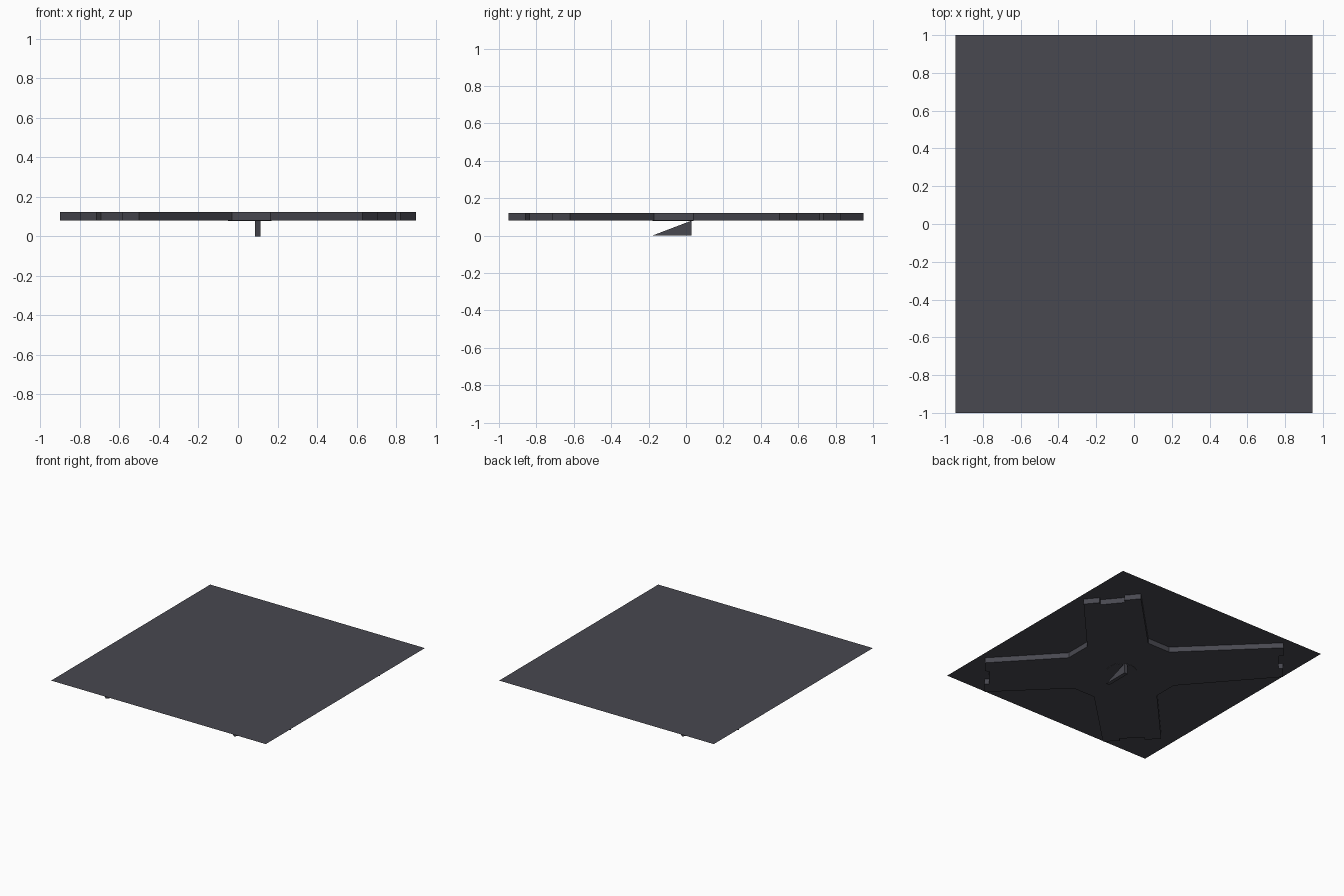
import bpy, bmesh
from mathutils import Vector

if "Cube" in bpy.data.objects:
    bpy.data.objects.remove(bpy.data.objects["Cube"])

TOP, UNDER = 0.123, 0.08

dark = bpy.data.materials.new("dark_slate")
dark.diffuse_color = (0.065, 0.065, 0.08, 1)
dark.use_nodes = True
dark.node_tree.nodes["Principled BSDF"].inputs["Base Color"].default_value = dark.diffuse_color


def make(name, bm):
    bmesh.ops.recalc_face_normals(bm, faces=bm.faces[:])
    me = bpy.data.meshes.new(name)
    bm.to_mesh(me)
    bm.free()
    me.materials.append(dark)
    ob = bpy.data.objects.new(name, me)
    bpy.context.collection.objects.link(ob)
    return ob


def prism(name, points, offset):
    """Extrude a 3D outline along an offset vector."""
    bm = bmesh.new()
    face = bm.faces.new([bm.verts.new(p) for p in points])
    ext = bmesh.ops.extrude_face_region(bm, geom=[face], use_keep_orig=True)
    bmesh.ops.translate(bm, vec=offset,
                        verts=[v for v in ext["geom"] if isinstance(v, bmesh.types.BMVert)])
    return make(name, bm)


def notched_end(a, b, depth=0.032):
    """Arm end from a to b (counter-clockwise) with a shallow slot in the middle."""
    a, b = Vector(a), Vector(b)
    d = b - a
    inward = Vector((-d.y, d.x)).normalized() * depth
    p, q = a + d * 0.28, a + d * 0.71
    return [a, p, p + inward, q + inward, q, b]


# Thin top sheet
bm = bmesh.new()
bm.faces.new([bm.verts.new((x, y, TOP)) for x, y in
              ((-0.945, -1), (0.945, -1), (0.945, 1), (-0.945, 1))])
sheet = make("top_sheet", bm)

# Four-armed plate under the sheet: notched arm ends and cut inner corners
arms = [
    (((0.63, -0.95), (0.90, -0.62)), ((0.48, -0.17), (0.48, 0.04))),
    (((0.90, 0.50), (0.63, 0.83)), ((0.17, 0.365), (-0.03, 0.365))),
    (((-0.63, 0.95), (-0.90, 0.62)), ((-0.37, 0.01), (-0.37, -0.18))),
    (((-0.80, -0.645), (-0.50, -0.95)), ((-0.03, -0.49), (0.165, -0.49))),
]
outline = []
for end, corner in arms:
    outline += notched_end(*end) + [Vector(c) for c in corner]
prism("cross_plate", [(p.x, p.y, UNDER) for p in outline], (0, 0, TOP - 0.001 - UNDER))

# Round hub, almost flush with the plate
bm = bmesh.new()
bmesh.ops.create_cone(bm, cap_ends=True, segments=16, radius1=0.11, radius2=0.11, depth=0.01)
bmesh.ops.translate(bm, vec=(0.06, -0.07, UNDER + 0.003), verts=bm.verts[:])
make("hub_disc", bm)

# Triangular fin standing below the hub
prism("fin", [(0.085, -0.18, 0), (0.085, 0.03, 0), (0.085, 0.03, UNDER)], (0.03, 0, 0))
